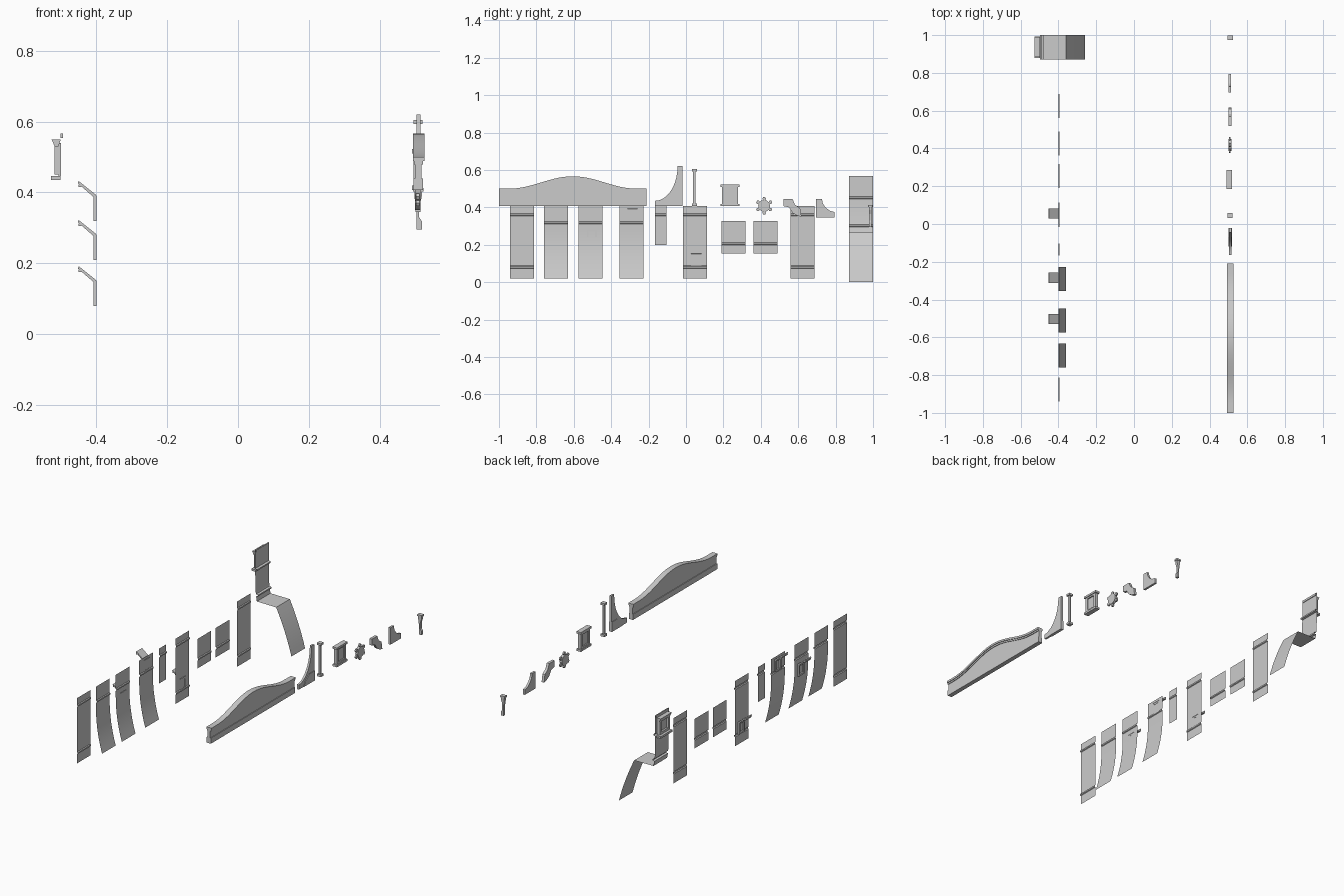
import bpy, bmesh, math
from mathutils import Matrix

cube = bpy.data.objects.get("Cube")
if cube:
    bpy.data.objects.remove(cube, do_unlink=True)

stone = bpy.data.materials.new("light_grey")
stone.use_nodes = True
GREY = (0.6, 0.6, 0.6, 1)
stone.diffuse_color = GREY
stone.node_tree.nodes["Principled BSDF"].inputs["Base Color"].default_value = GREY


def finish(name, bm, smooth=False):
    mesh = bpy.data.meshes.new(name)
    bm.to_mesh(mesh)
    bm.free()
    mesh.materials.append(stone)
    obj = bpy.data.objects.new(name, mesh)
    bpy.context.collection.objects.link(obj)
    if smooth:
        bpy.ops.object.select_all(action='DESELECT')
        obj.select_set(True)
        bpy.context.view_layer.objects.active = obj
        bpy.ops.object.shade_smooth_by_angle(angle=math.radians(30))
    return obj


def sheet(name, profile, y0, y1):
    """Open strip: an (x, z) profile swept along y."""
    bm = bmesh.new()
    rows = [[bm.verts.new((x, y, z)) for x, z in profile] for y in (y0, y1)]
    for i in range(len(profile) - 1):
        bm.faces.new((rows[0][i], rows[0][i + 1], rows[1][i + 1], rows[1][i]))
    return finish(name, bm, True)


def prism(name, points, a, b, along='X', smooth=False):
    """Closed outline, (y, z) swept along x or (x, z) swept along y."""
    bm = bmesh.new()
    place = (lambda p, d: (d, *p)) if along == 'X' else (lambda p, d: (p[0], d, p[1]))
    ends = [[bm.verts.new(place(p, d)) for p in points] for d in (a, b)]
    n = len(points)
    for ring in ends:
        bm.faces.new(ring)
    for i in range(n):
        j = (i + 1) % n
        bm.faces.new((ends[0][i], ends[0][j], ends[1][j], ends[1][i]))
    bmesh.ops.recalc_face_normals(bm, faces=bm.faces)
    return finish(name, bm, smooth)


def boxes(name, spans):
    """Several boxes in one object, each ((x0, x1), (y0, y1), (z0, z1))."""
    bm = bmesh.new()
    for span in spans:
        mid = [(s[0] + s[1]) / 2 for s in span]
        size = [s[1] - s[0] for s in span]
        bmesh.ops.create_cube(bm, size=1, matrix=Matrix.Translation(mid) @ Matrix.Diagonal((*size, 1)))
    return finish(name, bm)


def ledge(x, z, out=0.005):
    """Moulding points, listed from the top down."""
    return [(x, z + .008), (x + out, z + .005), (x + out, z - .003), (x, z - .006)]


def frame(x, y, z, w=.01):
    """Four bars around a rectangular opening."""
    return [(x, (y[0], y[0] + w), z), (x, (y[1] - w, y[1]), z),
            (x, y, (z[0], z[0] + w)), (x, y, (z[1] - w, z[1]))]


# Wall panels
WALL = -.4
WIDE = .128


def wall(name, y, top, bottom, ledges, width=WIDE):
    profile = [(WALL, top)]
    for z in ledges:
        profile += ledge(WALL, z)
    sheet(name, profile + [(WALL, bottom)], y, y + width)


for i, y in enumerate((-.94, -.015, .56)):
    wall(f"tall_wall_{i + 1}", y, .407, .02, (.36, .08))
for i, y in enumerate((.19, .362)):
    wall(f"short_wall_{i + 1}", y, .327, .152, (.205,))
wall("narrow_wall", -.167, .407, .2, (.36,), .064)

# Panels with a flared foot
flare = [(WALL + .04 * (i / 8) ** 2, .28 - .26 * i / 8) for i in range(9)]
for i, y in enumerate((-.76, -.575, -.355)):
    sheet(f"flared_wall_{i + 1}", [(WALL, .407)] + ledge(WALL, .317) + flare, y, y + WIDE)

# Small windows with a raised shutter
for i, (y, z) in enumerate(((-.53, .21), (-.312, .32), (.028, .08))):
    side = (y, y + .054)
    boxes(f"window_frame_{i + 1}", frame((-.408, -.399), side, (z, z + .07)))
    prism(f"window_shutter_{i + 1}",
          [(-.405, z + .065), (-.452, z + .106), (-.449, z + .112), (-.399, z + .072)],
          *side, along='Y')
    boxes(f"shutter_lip_{i + 1}", [((-.45, -.441), side, (z + .095, z + .102))])

# Roof section: upper wall, flat step and sloping skirt
skirt = [(-.36 + .1 * t + .03 * t * (1 - t), .265 * (1 - t)) for t in (i / 8 for i in range(9))]
sheet("roof_section", [(-.498, .567)] + ledge(-.498, .45, .012) + [(-.495, .32)]
      + ledge(-.492, .3, .012) + [(-.487, .266)] + skirt, .872, 1)
boxes("dormer_frame", frame((-.517, -.506), (.89, .984), (.45, .54), .014)
      + [((-.528, -.5), (.88, .992), (.435, .447)), ((-.506, -.499), (.89, .984), (.447, .54))])
prism("dormer_cornice", [(-.526, .55), (-.5, .55), (-.506, .53), (-.517, .53)], .884, .988, 'Y')
boxes("roof_edge_trim", [((-.501, -.494), (.88, .992), (.553, .566))])

# Curved pediment
MID, HALF = -.605, .395


def crest(y):
    t = min(abs(y - MID) / .34, 1)
    return .5 + .066 * (.5 + .5 * math.cos(math.pi * t))


ys = [MID - HALF + 2 * HALF * i / 32 for i in range(33)]


def band(name, low, high, x0, x1):
    prism(name, [(y, crest(y) + high) for y in ys] + [(y, crest(y) + low) for y in reversed(ys)],
          x0, x1, smooth=True)


prism("pediment_body", [(y, crest(y) - .01) for y in ys] + [(ys[-1], .407), (ys[0], .407)],
      .499, .518, smooth=True)
band("pediment_crown", -.012, 0, .493, .526)
band("pediment_moulding", -.021, -.012, .496, .522)
boxes("pediment_base", [((.495, .522), (ys[0], ys[-1]), (.407, .44))])

# Sweeping side bracket
sweep = [(-.165 + .12 * math.sin(a), .62 - .185 * math.cos(a))
         for a in (math.pi / 2 * i / 10 for i in range(11))]
prism("side_bracket", sweep + [(-.02, .62), (-.02, .407), (-.165, .407)], .503, .515, smooth=True)
prism("side_bracket_foot", [(-.12, .407), (-.11, .43), (-.07, .465), (-.02, .465), (-.02, .407)],
      .5, .518)

# Slim pillar
boxes("pillar", [((.503, .513), (.038, .052), (.407, .6)),
                 ((.495, .521), (.032, .058), (.407, .42)),
                 ((.495, .521), (.032, .058), (.593, .605))])

# Framed block
boxes("framed_block", frame((.495, .515), (.193, .277), (.415, .515), .014)
      + [((.502, .508), (.195, .275), (.418, .512)),
         ((.491, .52), (.185, .285), (.407, .419)),
         ((.491, .52), (.185, .285), (.51, .522))])

# Rosette with six knobs
CY, CZ = .418, .408


def ring(y, z, r, n):
    return [(y + r * math.cos(2 * math.pi * i / n), z + r * math.sin(2 * math.pi * i / n))
            for i in range(n)]


prism("rosette", ring(CY, CZ, .032, 12), .499, .515)
for i, (y, z) in enumerate(ring(CY, CZ, .038, 6)):
    a = math.pi / 6
    y, z = (CY + (y - CY) * math.cos(a) - (z - CZ) * math.sin(a),
            CZ + (y - CY) * math.sin(a) + (z - CZ) * math.cos(a))
    prism(f"rosette_knob_{i + 1}", ring(y, z, .01, 6), .502, .512)

# Small scroll brackets
prism("scroll_bracket", [(.52, .445), (.57, .445), (.582, .415), (.61, .395), (.618, .35),
                         (.595, .355), (.57, .37), (.55, .4), (.52, .407)], .499, .515)
prism("corner_bracket", [(.695, .345), (.795, .345), (.795, .375), (.768, .382), (.745, .4),
                         (.732, .42), (.727, .445), (.695, .445)], .501, .514)

# Small console
prism("console", [(.498, .41), (.52, .41), (.518, .385), (.511, .365), (.511, .33), (.519, .318),
                  (.519, .295), (.503, .295), (.503, .35), (.498, .385)], .978, .993, 'Y')
boxes("console_cap", [((.494, .523), (.974, .997), (.403, .413))])
